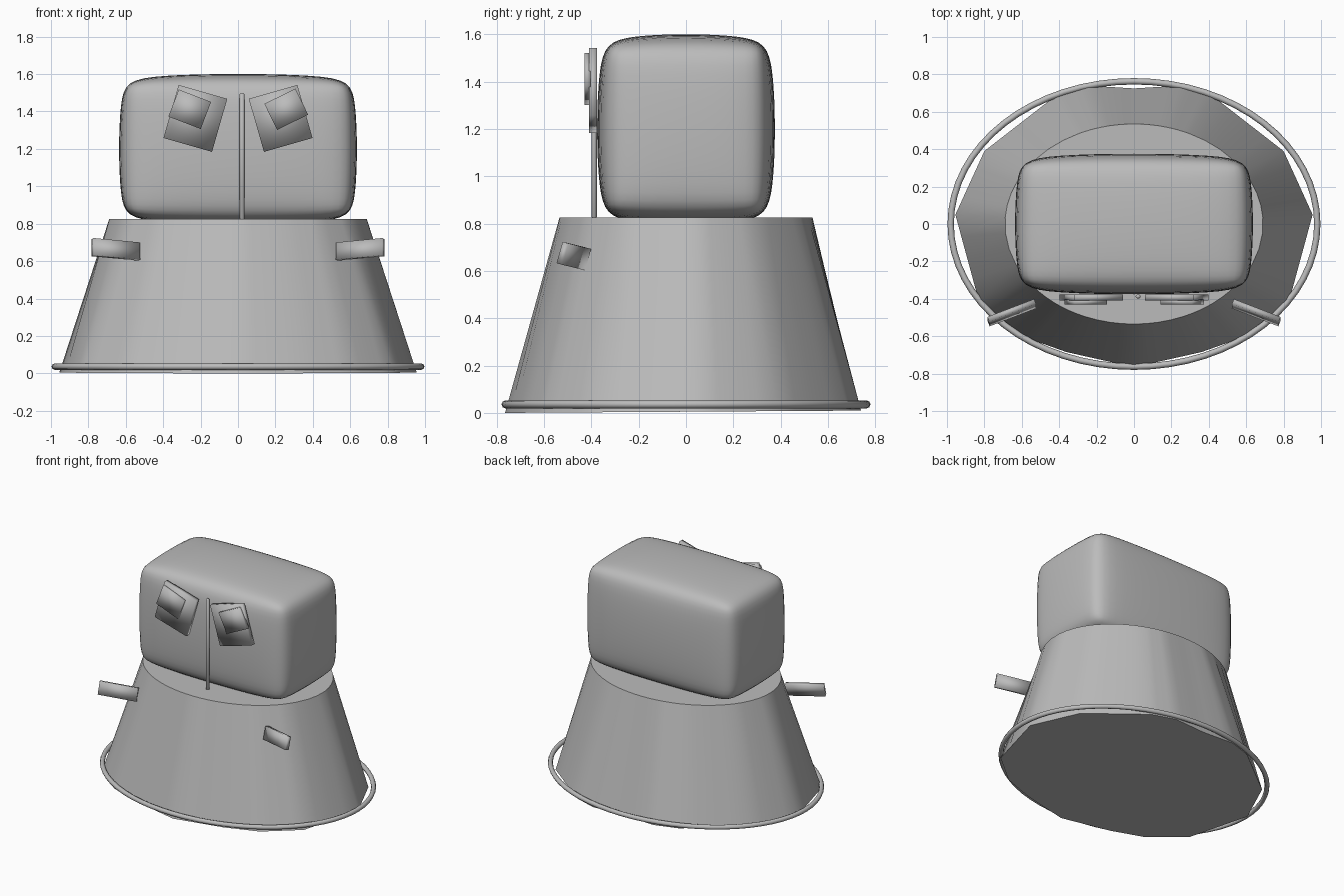
import bpy, bmesh, math
from mathutils import Euler, Vector

cube = bpy.data.objects.get("Cube")
if cube:
    bpy.data.objects.remove(cube, do_unlink=True)

grey = bpy.data.materials.new("plain grey")
grey.use_nodes = True
GREY = (0.5, 0.5, 0.5, 1)
grey.diffuse_color = GREY
grey.node_tree.nodes["Principled BSDF"].inputs["Base Color"].default_value = GREY


def add_object(name, bm, angle=40):
    """Turn a bmesh into a grey, smooth shaded object."""
    bmesh.ops.recalc_face_normals(bm, faces=bm.faces)
    mesh = bpy.data.meshes.new(name)
    bm.to_mesh(mesh)
    bm.free()
    mesh.materials.append(grey)
    obj = bpy.data.objects.new(name, mesh)
    bpy.context.collection.objects.link(obj)
    bpy.ops.object.select_all(action="DESELECT")
    obj.select_set(True)
    bpy.context.view_layer.objects.active = obj
    bpy.ops.object.shade_smooth_by_angle(angle=math.radians(angle))
    return obj


def box(name, centre, size, rotation=(0, 0, 0), bevel=0):
    """Soft shaded block, with chamfered edges where a bevel is given."""
    bm = bmesh.new()
    bmesh.ops.create_cube(bm, size=1)
    bmesh.ops.scale(bm, vec=size, verts=bm.verts)
    if bevel:
        bmesh.ops.bevel(bm, geom=bm.edges[:], offset=bevel, segments=1,
                        profile=0.5, affect="EDGES")
    obj = add_object(name, bm, 180)
    obj.location = centre
    obj.rotation_euler = Euler([math.radians(a) for a in rotation])
    return obj


# Head block, softly swollen by subdivision
head = box("head", (0, 0, 1.2), (1.285, 0.765, 0.815), bevel=0.085)
head.modifiers.new("soften", "SUBSURF").levels = 3

# Flared skirt: angular hem lofted to an oval top, closed underneath
half_hem = [(0, 0.725), (0.25, 0.74), (0.42, 0.685), (0.8, 0.39), (0.955, 0.05),
            (0.83, -0.41), (0.6, -0.6), (0.36, -0.685), (0, -0.765)]
corners = half_hem + [(-x, y) for x, y in half_hem[-2:0:-1]]
STEPS = 4
hem = []
for i, corner in enumerate(corners):
    a, b = Vector(corner), Vector(corners[(i + 1) % len(corners)])
    hem += [a.lerp(b, s / STEPS) for s in range(STEPS)]

bm = bmesh.new()
lower, upper = [], []
for p in hem:
    t = math.atan2(p.y / 0.75, p.x / 0.96)
    lower.append(bm.verts.new((p.x, p.y, 0.005 + 0.0065 * p.y)))
    upper.append(bm.verts.new((0.69 * math.cos(t), 0.535 * math.sin(t), 0.825)))
for i in range(len(hem)):
    j = (i + 1) % len(hem)
    bm.faces.new((lower[i], lower[j], upper[j], upper[i]))
bm.faces.new(upper)
bm.faces.new(lower)
add_object("skirt", bm)

# Oval hoop around the hem
bm = bmesh.new()
AROUND, TUBE = 64, 8
rings = []
for i in range(AROUND):
    t = math.tau * i / AROUND
    ring = []
    for k in range(TUBE):
        u = math.tau * k / TUBE
        out = 0.017 * math.cos(u)
        ring.append(bm.verts.new(((0.98 + out) * math.cos(t), (0.763 + out) * math.sin(t),
                                  0.036 + 0.017 * math.sin(u))))
    rings.append(ring)
for i in range(AROUND):
    a, b = rings[i], rings[(i + 1) % AROUND]
    for k in range(TUBE):
        n = (k + 1) % TUBE
        bm.faces.new((a[k], b[k], b[n], a[n]))
add_object("hem_hoop", bm, 60)

# Thin bar down the face
box("nose_bar", (0.022, -0.388, 1.16), (0.026, 0.022, 0.68), bevel=0.008)

# Tilted eye plates, pupils and short arms
for side, name, pupil_tilt in ((1, "left", 26), (-1, "right", 21)):
    box(name + "_eye", (side * 0.228, -0.393, 1.363), (0.27, 0.034, 0.295),
        (0, -side * 16, 0))
    box(name + "_pupil", (side * 0.258, -0.417, 1.412), (0.185, 0.026, 0.155),
        (0, -side * pupil_tilt, 0))
    box(name + "_arm", (side * 0.653, -0.474, 0.663), (0.268, 0.028, 0.094),
        (-15, -side * 5, -side * 21))
